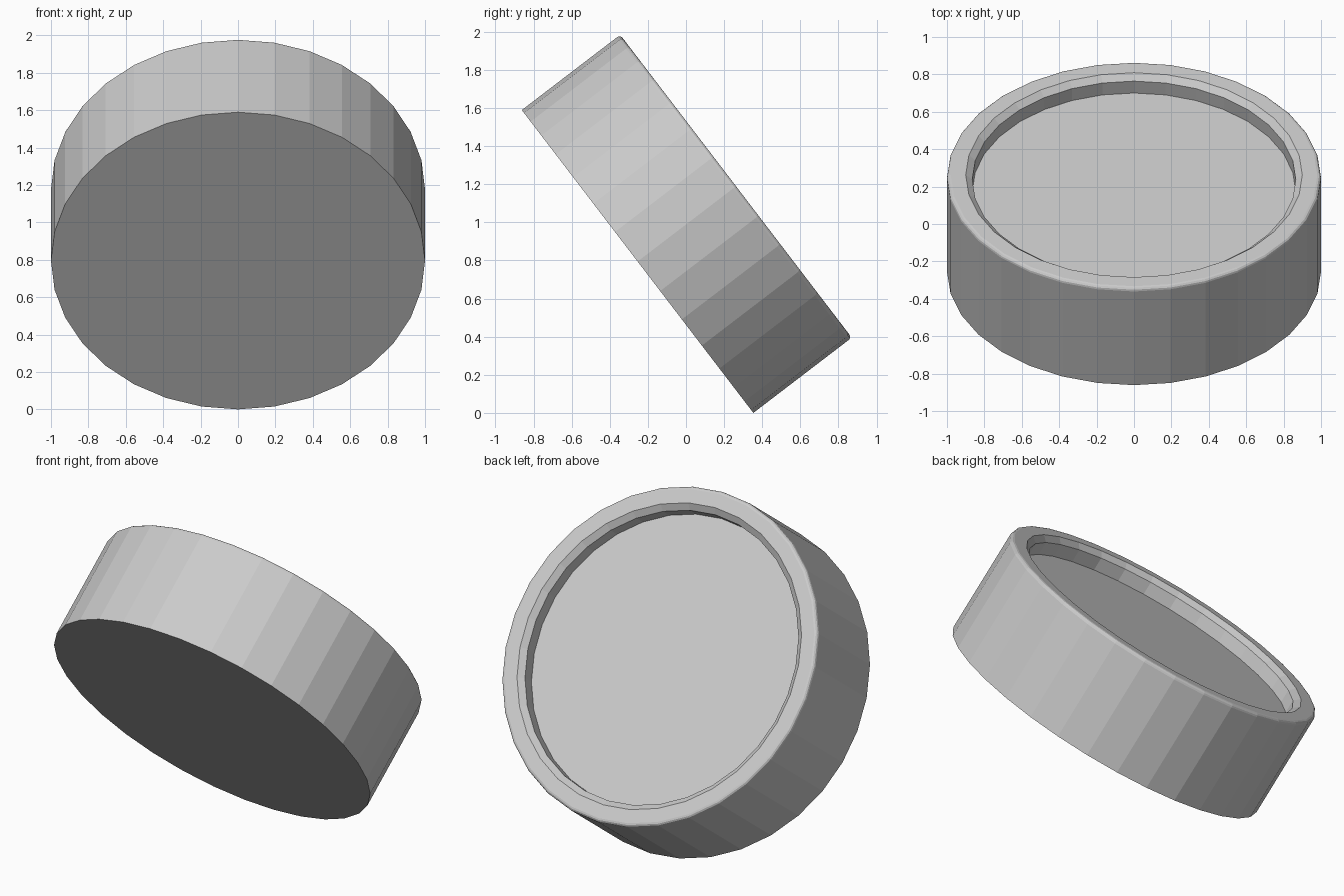
import bpy, bmesh
from math import sin, cos, pi, radians
from mathutils import Matrix, Vector

if "Cube" in bpy.data.objects:
    bpy.data.objects.remove(bpy.data.objects["Cube"])

SIDES = 32
HEIGHT = 0.65
BEVEL = 0.02
TILT = radians(-52.6)

# Profile (radius, height): side wall, rounded outer rim, chamfered recess
profile = [(1.0, 0.0)]
for i in range(4):
    a = i / 3 * pi / 2
    profile.append((1 - BEVEL + BEVEL * cos(a), HEIGHT - BEVEL + BEVEL * sin(a)))
profile += [(0.9, HEIGHT), (0.865, HEIGHT - 0.03), (0.865, HEIGHT - 0.11)]

bm = bmesh.new()
rings = [[bm.verts.new((r * cos(2 * pi * k / SIDES), r * sin(2 * pi * k / SIDES), z))
          for k in range(SIDES)] for r, z in profile]
for lower, upper in zip(rings, rings[1:]):
    for k in range(SIDES):
        n = (k + 1) % SIDES
        bm.faces.new((lower[k], lower[n], upper[n], upper[k]))

# Flat base and recessed floor
bm.faces.new(rings[0][::-1])
bm.faces.new(rings[-1])

# Tilt the disc, then centre it and stand it on the ground
bm.transform(Matrix.Rotation(TILT, 4, 'X'))
ys = [v.co.y for v in bm.verts]
zs = [v.co.z for v in bm.verts]
bm.transform(Matrix.Translation(Vector((0, -(min(ys) + max(ys)) / 2, -min(zs)))))
bmesh.ops.recalc_face_normals(bm, faces=bm.faces[:])

mesh = bpy.data.meshes.new("tilted_round_cap")
bm.to_mesh(mesh)
bm.free()
cap = bpy.data.objects.new("tilted_round_cap", mesh)
bpy.context.collection.objects.link(cap)
